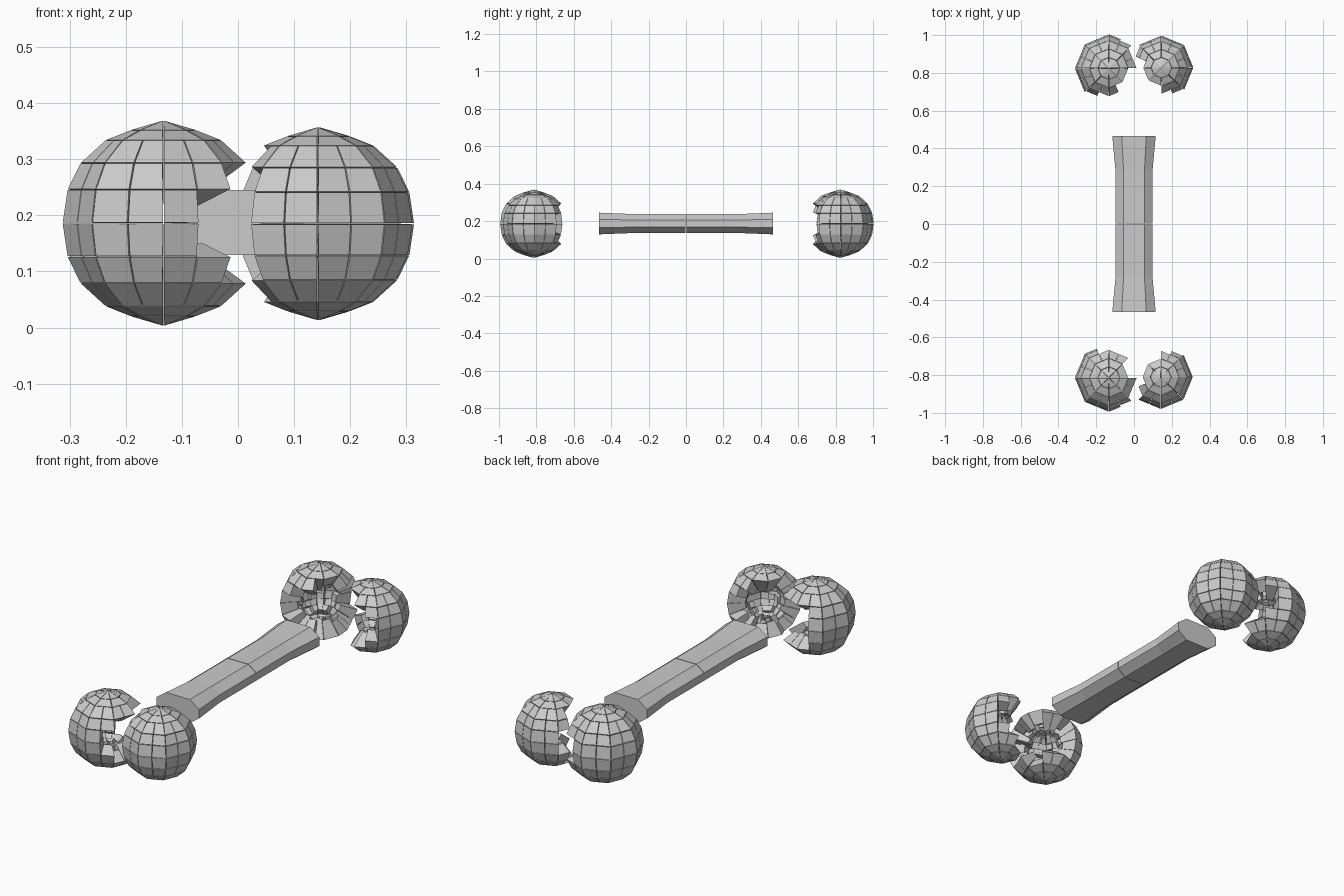
import bpy, math, random
from mathutils import Vector

if "Cube" in bpy.data.objects:
    bpy.data.objects.remove(bpy.data.objects["Cube"])

random.seed(4)


def make_object(name, verts, faces):
    mesh = bpy.data.meshes.new(name)
    mesh.from_pydata(verts, [], faces)
    mesh.update()
    obj = bpy.data.objects.new(name, mesh)
    bpy.context.collection.objects.link(obj)
    return obj


# Knob: eight-sided ball split into thick, slightly separated tiles
PROFILE = [(0, .183), (.058, .166), (.103, .148), (.148, .107), (.171, .06), (.18, 0)]
PROFILE += [(r, -z) for r, z in reversed(PROFILE[:-1])]


def ring_point(col, r, z):
    a = col * math.pi / 8
    if col % 2:                       # odd columns lie mid-side of the octagon
        r *= math.cos(math.pi / 8)
    return Vector((r * math.cos(a), r * math.sin(a), z))


def knob(name, centre, size, axis, limits):
    """limits: half-angle of the broken opening for each profile row."""
    verts, faces = [], []
    for row in range(10):
        (r0, z0), (r1, z1) = PROFILE[row], PROFILE[row + 1]
        step = 2 if row < 2 or row > 7 else 1
        limit = limits[min(row, 9 - row)]
        for col in range(0, 16, step):
            mid = (col + step / 2) * 22.5
            away = abs((mid - axis + 180) % 360 - 180)
            if away < limit:
                continue
            pts = [ring_point(col, r0, z0), ring_point(col, r1, z1),
                   ring_point(col + step, r1, z1), ring_point(col + step, r0, z0)]
            if r0 == 0:
                pts = pts[:3]
            if r1 == 0:
                pts = [pts[0], pts[1], pts[3]]
            n = len(pts)
            c = sum(pts, Vector()) / n
            gap = [p + (c - p).normalized() * .0016 for p in pts]
            depth = random.uniform(.45, .68)
            b = len(verts)
            verts += [Vector(centre) + p * size for p in gap]
            verts += [Vector(centre) + p * size * depth for p in gap]
            faces.append([b + i for i in range(n)])
            faces.append([b + n + i for i in reversed(range(n))])
            for i in range(n):
                j = (i + 1) % n
                faces.append([b + j, b + i, b + n + i, b + n + j])
    return make_object(name, verts, faces)


knob("back_left_knob", (-.133, .824, .186), 1.0, -35, (0, 0, 25, 78, 95))
knob("front_left_knob", (-.133, -.814, .186), 1.0, 30, (0, 0, 25, 75, 88))
knob("back_right_knob", (.145, .828, .185), .94, -140, (0, 0, 58, 72, 85))
knob("front_right_knob", (.142, -.81, .185), .94, 140, (0, 0, 58, 80, 85))


# Shaft: flattened octagon, flared at both ends, split in the middle
SECTION = [(.115, -.022), (.115, .022), (.065, .058), (-.065, .058),
           (-.115, .022), (-.115, -.022), (-.065, -.058), (.065, -.058)]


def shaft_half(name, side):
    stations = [(.0015, .85, .87), (.28, .85, .87), (.465, 1, 1)]
    verts = [(x * sx, side * y, .187 + z * sz) for y, sx, sz in stations for x, z in SECTION]
    faces = [list(range(8)), list(range(16, 24))[::-1]]
    for s in range(2):
        for i in range(8):
            j = (i + 1) % 8
            faces.append([s * 8 + j, s * 8 + i, s * 8 + 8 + i, s * 8 + 8 + j])
    if side > 0:
        faces = [f[::-1] for f in faces]
    return make_object(name, verts, faces)


shaft_half("shaft_back", 1)
shaft_half("shaft_front", -1)

# Consistent outward normals
import bmesh
for obj in bpy.context.collection.objects:
    bm = bmesh.new()
    bm.from_mesh(obj.data)
    bmesh.ops.recalc_face_normals(bm, faces=bm.faces)
    bm.to_mesh(obj.data)
    bm.free()
